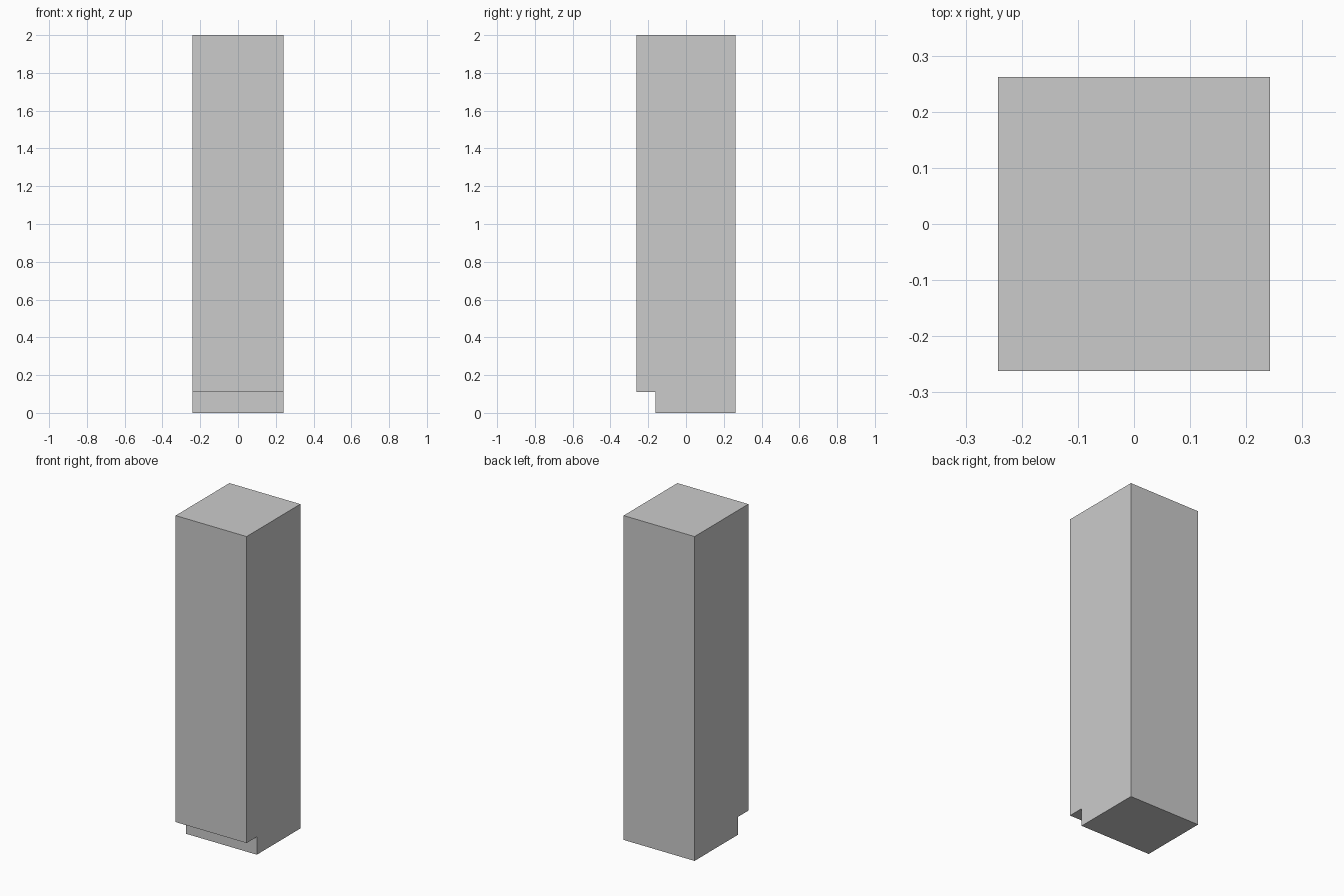
import bpy, bmesh
from mathutils import Vector

if "Cube" in bpy.data.objects:
    bpy.data.objects.remove(bpy.data.objects["Cube"])

HALF_W, HALF_D, HEIGHT = 0.242, 0.262, 2.0
TOE_DEPTH, TOE_HEIGHT = 0.10, 0.11

# Tall cabinet: side profile with a recessed toe kick at the front
profile = [
    (-HALF_D + TOE_DEPTH, 0),
    (HALF_D, 0),
    (HALF_D, HEIGHT),
    (-HALF_D, HEIGHT),
    (-HALF_D, TOE_HEIGHT),
    (-HALF_D + TOE_DEPTH, TOE_HEIGHT),
]

# Extrude the profile across the width
bm = bmesh.new()
side = bm.faces.new([bm.verts.new((-HALF_W, y, z)) for y, z in profile])
result = bmesh.ops.extrude_face_region(bm, geom=[side], use_keep_orig=True)
moved = [v for v in result["geom"] if isinstance(v, bmesh.types.BMVert)]
bmesh.ops.translate(bm, verts=moved, vec=Vector((2 * HALF_W, 0, 0)))
bmesh.ops.recalc_face_normals(bm, faces=bm.faces)

mesh = bpy.data.meshes.new("tall_cabinet")
bm.to_mesh(mesh)
bm.free()
bpy.context.collection.objects.link(bpy.data.objects.new("tall_cabinet", mesh))
